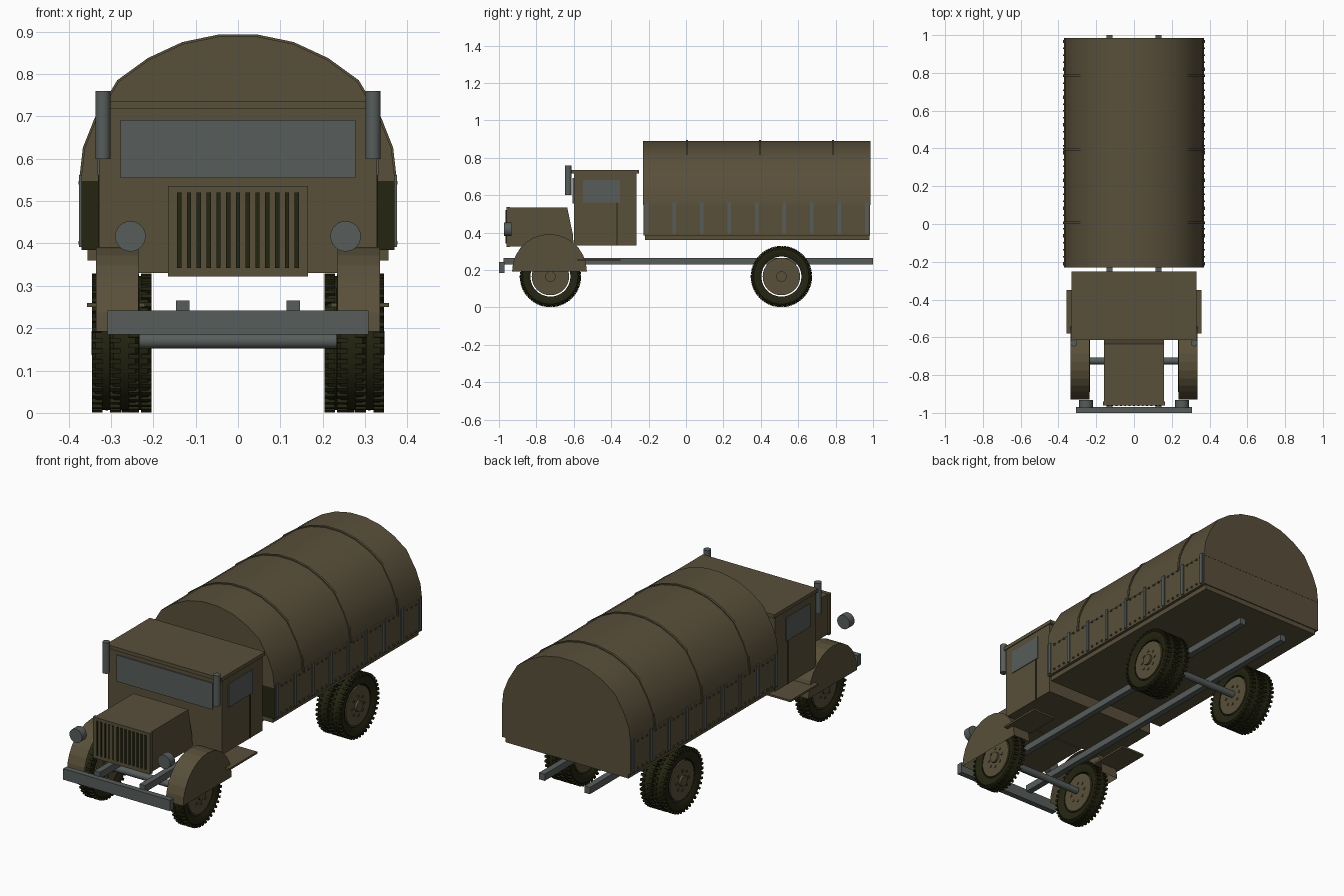
import bpy, bmesh, math
from mathutils import Matrix, Vector

cube = bpy.data.objects.get("Cube")
if cube:
    bpy.data.objects.remove(cube, do_unlink=True)


def material(name, rgb):
    m = bpy.data.materials.new(name)
    m.use_nodes = True
    m.diffuse_color = (*rgb, 1)
    m.node_tree.nodes["Principled BSDF"].inputs["Base Color"].default_value = (*rgb, 1)
    return m


OLIVE = material("olive paint", (0.1, 0.08, 0.043))
GREY = material("blue grey metal", (0.095, 0.11, 0.105))
DARK = material("dark rubber", (0.018, 0.018, 0.006))


def finish(name, bm, mat, smooth=False):
    bmesh.ops.recalc_face_normals(bm, faces=bm.faces)
    me = bpy.data.meshes.new(name)
    bm.to_mesh(me)
    bm.free()
    me.materials.append(mat)
    ob = bpy.data.objects.new(name, me)
    bpy.context.collection.objects.link(ob)
    if smooth:
        bpy.ops.object.select_all(action='DESELECT')
        ob.select_set(True)
        bpy.context.view_layer.objects.active = ob
        bpy.ops.object.shade_smooth_by_angle(angle=math.radians(35))
    return ob


def add_box(bm, x, y, z):
    """Box given by its (low, high) limits on each axis."""
    mid = Vector([(a + b) / 2 for a, b in (x, y, z)])
    size = [b - a for a, b in (x, y, z)]
    bmesh.ops.create_cube(bm, size=1, matrix=Matrix.Translation(mid) @ Matrix.Diagonal((*size, 1)))


def box(name, mat, x, y, z):
    bm = bmesh.new()
    add_box(bm, x, y, z)
    return finish(name, bm, mat)


def pair(name, mat, x, y, z):
    """The same box on both sides."""
    box("left_" + name, mat, x, y, z)
    box("right_" + name, mat, (-x[1], -x[0]), y, z)


def cylinder(name, mat, centre, r, length, axis, segs=24):
    bm = bmesh.new()
    turn = {'X': Matrix.Rotation(math.pi / 2, 4, 'Y'), 'Y': Matrix.Rotation(math.pi / 2, 4, 'X'),
            'Z': Matrix.Identity(4)}[axis]
    bmesh.ops.create_cone(bm, cap_ends=True, segments=segs, radius1=r, radius2=r, depth=length,
                          matrix=Matrix.Translation(centre) @ turn)
    return finish(name, bm, mat, True)


def prism(name, mat, points, axis, lo, hi, smooth=False):
    """Extrude a closed outline along x (points are y, z) or y (points are x, z)."""
    bm = bmesh.new()
    place = (lambda p: (lo, *p)) if axis == 'X' else (lambda p: (p[0], lo, p[1]))
    face = bm.faces.new([bm.verts.new(place(p)) for p in points])
    ext = bmesh.ops.extrude_face_region(bm, geom=[face])
    move = (hi - lo, 0, 0) if axis == 'X' else (0, hi - lo, 0)
    bmesh.ops.translate(bm, vec=move, verts=[g for g in ext["geom"] if isinstance(g, bmesh.types.BMVert)])
    return finish(name, bm, mat, smooth)


# Wheels
AXLE_Z = 0.165


def tyre(name, x, y):
    outline = [(.107, -.024), (.128, -.035), (.147, -.034), (.157, -.026), (.159, 0),
               (.157, .026), (.147, .034), (.128, .035), (.107, .024)]
    bm = bmesh.new()
    segs, n = 40, len(outline)
    rings = []
    for i in range(segs):
        a = 2 * math.pi * i / segs
        rings.append([bm.verts.new((x + w, y + r * math.cos(a), AXLE_Z + r * math.sin(a))) for r, w in outline])
    for i in range(segs):
        a, b = rings[i], rings[(i + 1) % segs]
        for j in range(n):
            k = (j + 1) % n
            bm.faces.new((a[j], a[k], b[k], b[j]))
    # tread lugs on both shoulders
    for i in range(segs):
        for side in (-1, 1):
            turn = Matrix.Rotation(2 * math.pi * (i + side / 4) / segs, 4, 'X')
            spot = Matrix.Translation((side * .022, 0, .157))
            bmesh.ops.create_cube(bm, size=1, matrix=Matrix.Translation((x, y, AXLE_Z)) @ turn @ spot
                                  @ Matrix.Diagonal((.025, .011, .014, 1)))
    finish(name, bm, DARK, True)


def wheel(name, side, x, y):
    x *= side
    tyre(name + "_tyre", x, y)
    cylinder(name + "_disc", OLIVE, (x, y, AXLE_Z), .1, .05, 'X', 32)
    cylinder(name + "_hub", OLIVE, (x + side * .028, y, AXLE_Z), .028, .016, 'X', 16)
    bm = bmesh.new()
    for i in range(8):
        a = math.pi * i / 4
        c, s = y + .05 * math.cos(a), AXLE_Z + .05 * math.sin(a)
        add_box(bm, (x - .029, x + .029), (c - .005, c + .005), (s - .005, s + .005))
    finish(name + "_nuts", bm, OLIVE)


for side, word in ((1, "left"), (-1, "right")):
    wheel(word + "_front_wheel", side, .268, -.725)
    wheel(word + "_rear_outer_wheel", side, .31, .51)
    wheel(word + "_rear_inner_wheel", side, .239, .51)

# Chassis
cylinder("front_axle", GREY, (0, -.725, .17), .018, .47, 'X')
cylinder("rear_axle", GREY, (0, .51, .17), .018, .47, 'X')
pair("frame_rail", GREY, (.114, .146), (-.975, 1), (.23, .265))
box("bumper", GREY, (-.308, .308), (-1, -.97), (.185, .242))
pair("running_board", OLIVE, (.22, .357), (-.58, -.35), (.25, .26))

# Front fenders: arch with an outer wall, open below and inside
for side, word in ((1, "left"), (-1, "right")):
    arch = [(-.73 + .2 * math.cos(math.pi * i / 14), .192 + .2 * math.sin(math.pi * i / 14)) for i in range(15)]
    ob = prism(word + "_fender", OLIVE, arch, 'X', side * .235, side * .335)
    bm = bmesh.new()
    bm.from_mesh(ob.data)
    gone = [f for f in bm.faces if f.normal.z < -.9 or f.normal.x * side < -.9]
    bmesh.ops.delete(bm, geom=gone, context='FACES')
    bm.to_mesh(ob.data)
    bm.free()

# Hood and grille
prism("hood", OLIVE, [(-.945, .325), (-.6, .325), (-.605, .39), (-.635, .535), (-.945, .535)], 'X', -.158, .158)
box("grille_frame", OLIVE, (-.165, .165), (-.96, -.94), (.322, .536))
bm = bmesh.new()
for i in range(13):
    cx = (i - 6) * .0231
    add_box(bm, (cx - .005, cx + .005), (-.964, -.958), (.342, .52))
finish("grille_slots", bm, DARK)

# Cab
box("cab", OLIVE, (-.328, .328), (-.6, -.265), (.33, .72))
box("cab_roof", OLIVE, (-.332, .332), (-.613, -.252), (.717, .736))
box("windshield", GREY, (-.277, .277), (-.606, -.599), (.555, .692))
pair("side_window", GREY, (.327, .332), (-.55, -.352), (.56, .682))
pair("door_seam", DARK, (.327, .331), (-.372, -.366), (.33, .63))
for side, word in ((1, "left"), (-1, "right")):
    cylinder(word + "_headlight", GREY, (side * .254, -.953, .417), .036, .04, 'Y')
    cylinder(word + "_stack", GREY, (side * .319, -.63, .68), .018, .16, 'Z', 16)

# Cargo bed, with a dark front board
box("bed_floor", OLIVE, (-.355, .355), (-.22, .98), (.36, .388))
bed = box("bed_sides", OLIVE, (-.37, .37), (-.228, .985), (.385, .56))
bed.data.materials.append(DARK)
for p in bed.data.polygons:
    if p.normal.y < -.9:
        p.material_index = 1

# Stakes and bolts along the sides
stakes, bolts = bmesh.new(), bmesh.new()
for side in (-1, 1):
    for i in range(9):
        y = -.21 + i * .147
        x = sorted((side * .365, side * .376))
        add_box(stakes, x, (y - .009, y + .009), (.392, .562))
        if i < 8:
            x = sorted((side * .365, side * .377))
            for k in (1, 2, 3):
                c = y + k * .147 / 4
                for z in (.402, .543):
                    add_box(bolts, x, (c - .004, c + .004), (z - .004, z + .004))
finish("side_stakes", stakes, GREY)
finish("side_bolts", bolts, OLIVE)

# Canvas cover and its hoops
half = [(.371, .547), (.362, .625), (.335, .693), (.282, .782), (.21, .834), (.13, .871), (.043, .889)]
cover = half + [(-x, z) for x, z in reversed(half)]
prism("canvas_cover", OLIVE, cover, 'Y', -.23, .986, True)
hoop = [(x * 1.012, .547 + (z - .547) * 1.014) for x, z in cover]
for i in range(3):
    y = .006 + i * .39
    prism("cover_hoop_%d" % (i + 1), OLIVE, hoop, 'Y', y - .006, y + .006, True)
